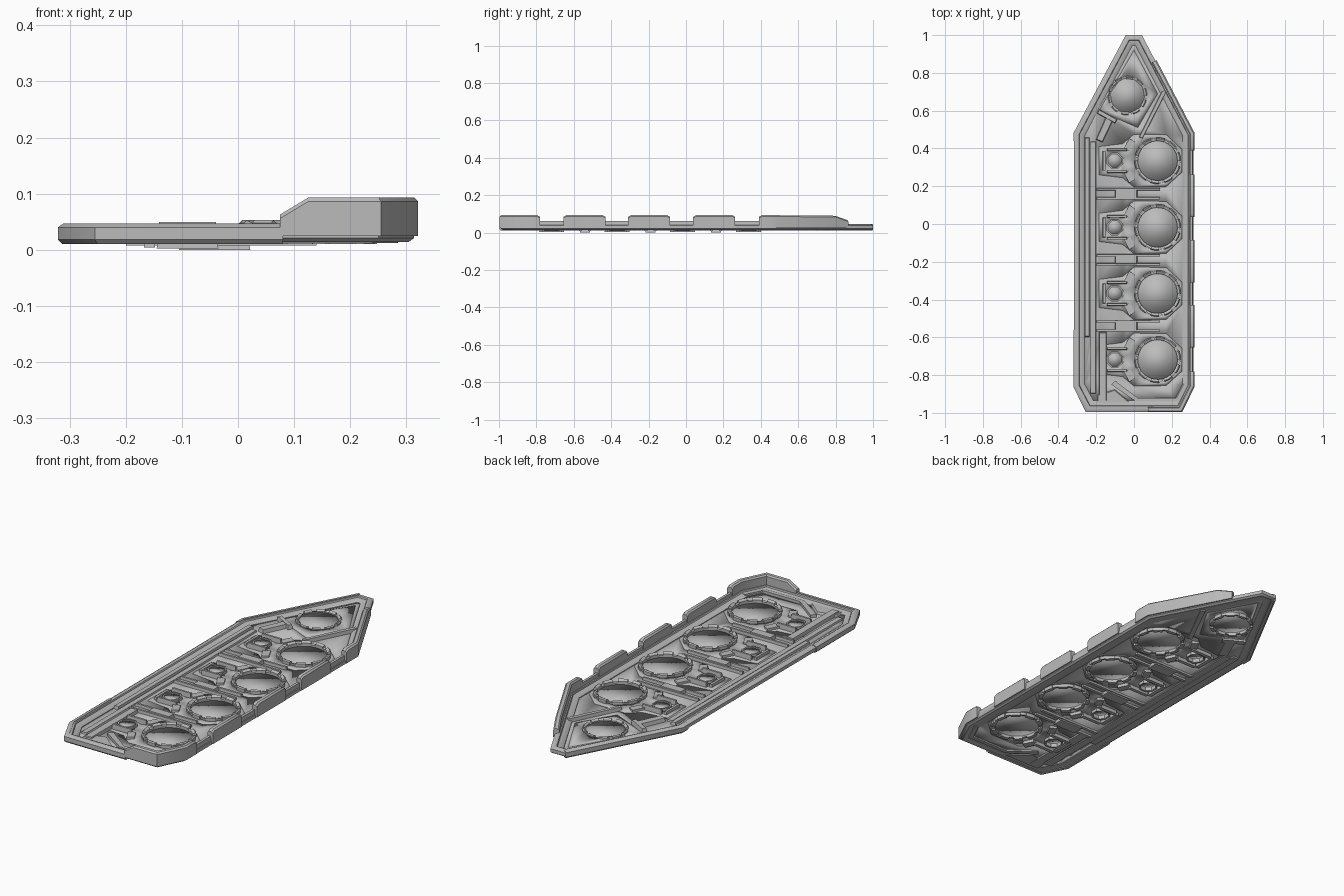
import bpy, bmesh, math
from mathutils import Vector

if "Cube" in bpy.data.objects:
    bpy.data.objects.remove(bpy.data.objects["Cube"])

steel = bpy.data.materials.new("dark_steel")
steel.diffuse_color = (0.50, 0.50, 0.50, 1)
steel.use_nodes = True
steel.node_tree.nodes["Principled BSDF"].inputs["Base Color"].default_value = steel.diffuse_color


def finish(name, bm, angle=30):
    bmesh.ops.recalc_face_normals(bm, faces=bm.faces)
    me = bpy.data.meshes.new(name)
    bm.to_mesh(me)
    bm.free()
    me.materials.append(steel)
    ob = bpy.data.objects.new(name, me)
    bpy.context.collection.objects.link(ob)
    bpy.ops.object.select_all(action='DESELECT')
    ob.select_set(True)
    bpy.context.view_layer.objects.active = ob
    bpy.ops.object.shade_smooth_by_angle(angle=math.radians(angle))
    return ob


def inward(path, i, closed):
    """Mitred inward direction of a counter-clockwise path."""
    n = len(path)
    p = Vector(path[i][:2])
    norms = []
    for a, b in ((i - 1, i), (i, i + 1)):
        if closed or (a >= 0 and b < n):
            d = (Vector(path[b % n][:2]) - Vector(path[a % n][:2])).normalized()
            norms.append(Vector((-d.y, d.x)))
    n1, n2 = norms[0], norms[-1]
    return p, (n1 + n2) / (1 + n1.dot(n2))


def offset(path, dist):
    pairs = [inward(path, i, True) for i in range(len(path))]
    return [tuple(p + m * dist) for p, m in pairs]


def sweep(name, path, profile, closed=True, angle=40):
    """Profile is (inset, z); a third path value moves heights above z 0.04."""
    bm = bmesh.new()
    rings = []
    for i, pt in enumerate(path):
        p, m = inward(path, i, closed)
        ring = []
        for inset, z in profile:
            q = p + m * inset
            if len(pt) > 2 and z > 0.04:
                z = pt[2] - (0.093 - z)
            ring.append(bm.verts.new((q.x, q.y, z)))
        rings.append(ring)
    k = len(profile)
    for i in range(len(rings) if closed else len(rings) - 1):
        a, b = rings[i], rings[(i + 1) % len(rings)]
        for j in range(k):
            bm.faces.new((a[j], b[j], b[(j + 1) % k], a[(j + 1) % k]))
    if not closed:
        bm.faces.new(rings[0])
        bm.faces.new(rings[-1])
    return finish(name, bm, angle)


def slab(name, pts, z0, z1, inset=0.0):
    """Solid plate whose top outline can be drawn inward."""
    if sum(a[0] * b[1] - b[0] * a[1] for a, b in zip(pts, pts[1:] + pts[:1])) < 0:
        pts = pts[::-1]
    bm = bmesh.new()
    low = [bm.verts.new((x, y, z0)) for x, y in pts]
    high = [bm.verts.new((x, y, z1)) for x, y in offset(pts, inset)]
    bm.faces.new(low)
    bm.faces.new(high)
    for i in range(len(pts)):
        j = (i + 1) % len(pts)
        bm.faces.new((low[i], low[j], high[j], high[i]))
    return finish(name, bm)


def box(name, x0, x1, y0, y1, z0, z1, inset=0.006):
    return slab(name, [(x0, y0), (x1, y0), (x1, y1), (x0, y1)], z0, z1, inset)


def sheet(name, loops, thick=0.005):
    """Thin soft-shaded plate between an outer loop and holes; loops are (points, z)."""
    bm = bmesh.new()
    edges = []
    for pts, z in loops:
        vs = [bm.verts.new((x, y, z)) for x, y in pts]
        edges += [bm.edges.new((vs[i - 1], vs[i])) for i in range(len(vs))]
    bmesh.ops.triangle_fill(bm, edges=edges, use_beauty=True, normal=(0, 0, 1))
    top = bm.faces[:]
    copy = bmesh.ops.duplicate(bm, geom=top)
    pair = copy["vert_map"]
    rim = [e for f in top for e in f.edges if e.is_boundary]
    for e in rim:
        a, b = e.verts
        bm.faces.new((a, b, pair[b], pair[a]))
    for f in copy["geom"]:
        if isinstance(f, bmesh.types.BMVert):
            f.co.z -= thick
    return finish(name, bm, 180)


def circle(cx, cy, r, n, a0=0.0):
    return [(cx + r * math.cos(a0 + i * math.tau / n),
             cy + r * math.sin(a0 + i * math.tau / n)) for i in range(n)]


def socket(name, cx, cy, r, z0, z1):
    """Round window with a collar and separate clamp teeth."""
    sheet(name + "_window", [(circle(cx, cy, r * 0.88, 20), 0.030)])
    sweep(name + "_collar", circle(cx, cy, r * 0.96, 20),
          [(0, z0 + 0.006), (0, z1 - 0.012), (r * 0.1, z1 - 0.014), (r * 0.1, z0 + 0.008)])
    for k in range(10):
        a = k * math.tau / 10
        arc = [(cx + r * math.cos(a + t), cy + r * math.sin(a + t)) for t in (0, 0.19, 0.38)]
        w = r * 0.15
        sweep(f"{name}_tooth_{k}", arc,
              [(0, z0), (0, z1 - 0.005), (w * 0.3, z1), (w, z1 - 0.007), (w, z0)], closed=False)


outline = [(-0.25, -0.99), (0.25, -0.99), (0.314, -0.86), (0.314, 0.48),
           (0.042, 1.0), (-0.042, 1.0), (-0.318, 0.48), (-0.318, -0.86)]
bays = (0.335, -0.018, -0.368, -0.718)


def bay_outline(y):
    half = [(-0.185, 0.075), (-0.06, 0.09), (0.00, 0.14), (0.17, 0.138), (0.255, 0.06)]
    return [(x, y - d) for x, d in half] + [(x, y + d) for x, d in half[::-1]]


nose_outline = [(-0.185, 0.60), (0.02, 0.51), (0.125, 0.69), (0.00, 0.92)]

# outer rim and inner lip
sweep("outer_rim", outline, [(0, 0.021), (0, 0.038), (0.012, 0.045), (0.026, 0.044),
                             (0.030, 0.036), (0.030, 0.018), (0.010, 0.014)])
sweep("inner_lip", outline, [(0.028, 0.018), (0.028, 0.038), (0.040, 0.037),
                             (0.056, 0.028), (0.056, 0.016)])

# thin floor skin with openings for the bays
sheet("floor_skin", [(offset(outline, 0.05), 0.024), (nose_outline, 0.024)]
      + [(bay_outline(y), 0.024) for y in bays])

# heavier left corner guards
guard = [(0, 0.018), (0, 0.040), (0.010, 0.047), (0.022, 0.047), (0.022, 0.012), (0.008, 0.010)]
sweep("left_tail_guard", [(-0.321, -0.56), (-0.321, -0.862), (-0.255, -0.996), (0.08, -0.996)],
      guard, closed=False)
sweep("left_nose_guard", [(-0.044, 1.0), (-0.321, 0.48), (-0.321, 0.44)], guard, closed=False)

# raised wall segments along the right edge
wall = [(0, 0.025), (0, 0.086), (0.007, 0.093), (0.022, 0.093), (0.028, 0.086), (0.028, 0.025)]
sweep("tail_wall", [(0.075, -0.996, 0.063), (0.125, -0.996, 0.093), (0.255, -0.996, 0.093),
                    (0.321, -0.862, 0.093), (0.321, -0.795, 0.093), (0.321, -0.78, 0.084)],
      wall, closed=False)
for k, y in enumerate((-0.655, -0.31, 0.038)):
    sweep(f"side_wall_{k}", [(0.321, y, 0.084), (0.321, y + 0.015, 0.093),
                             (0.321, y + 0.21, 0.093), (0.321, y + 0.225, 0.084)],
          wall, closed=False)
sweep("nose_wall", [(0.321, 0.39, 0.084), (0.321, 0.405, 0.093), (0.321, 0.482, 0.093),
                    (0.155, 0.80, 0.090), (0.119, 0.868, 0.066)], wall, closed=False)
box("right_rail", 0.292, 0.313, -0.86, 0.48, 0.02, 0.061, 0.004)

# left side channel
box("left_channel_outer", -0.265, -0.232, -0.60, 0.46, 0.010, 0.038)
box("left_channel_inner", -0.235, -0.198, -0.90, 0.44, 0.012, 0.032)
box("left_tail_strip", -0.188, -0.142, -0.94, -0.57, 0.010, 0.040)

# four window bays with sloped skins and small side ports
for k, y in enumerate(bays):
    port = circle(-0.102, y, 0.046, 8, math.pi / 8)
    sheet(f"bay_skin_{k}", [(bay_outline(y), 0.024), (circle(0.125, y, 0.119, 20), 0.034),
                            (port, 0.028)])
    socket(f"bay_{k}", 0.125, y, 0.123, 0.010, 0.053)
    sheet(f"small_port_{k}", [(offset(port, 0.006), 0.034)])
    sweep(f"small_port_ring_{k}", port, [(0, 0.008), (0, 0.040), (0.007, 0.040), (0.007, 0.010)])
    box(f"port_side_{k}", -0.168, -0.148, y - 0.055, y + 0.055, 0.004, 0.040, 0.004)
    for s in (-1, 1):
        box(f"port_clamp_{k}_{s}", -0.145, -0.035, y + s * 0.058 - 0.009, y + s * 0.058 + 0.009,
            0.002, 0.050, 0.004)
        slab(f"bay_brace_{k}_{s}", [(-0.055, y + s * 0.062), (-0.02, y + s * 0.05),
                                    (0.005, y + s * 0.10), (-0.025, y + s * 0.118)], 0.010, 0.037)

# ribs between bays
for k, y in enumerate((0.16, -0.19, -0.54)):
    for s in (-1, 1):
        box(f"rib_{k}_{s}", -0.20, 0.14, y + s * 0.024 - 0.008, y + s * 0.024 + 0.008, 0.008, 0.038, 0.003)
    box(f"rib_block_{k}", -0.105, 0.022, y - 0.028, y + 0.028, 0.000, 0.043, 0.008)

# nose compartment with its window, divider and strut
sheet("nose_skin", [(nose_outline, 0.024), (circle(-0.035, 0.68, 0.10, 20), 0.033)])
socket("nose", -0.035, 0.68, 0.104, 0.010, 0.043)
slab("nose_divider", [(0.025, 0.46), (0.045, 0.45), (0.170, 0.695), (0.150, 0.71)], 0.012, 0.042, 0.003)
slab("nose_strut", [(-0.205, 0.445), (-0.165, 0.43), (-0.110, 0.545), (-0.150, 0.57)], 0.010, 0.043, 0.006)
slab("nose_strut_head", [(-0.20, 0.585), (-0.10, 0.53), (-0.085, 0.555), (-0.185, 0.61)], 0.010, 0.045, 0.005)

# tail brace
slab("tail_brace", [(-0.12, -0.85), (0.01, -0.94), (0.24, -0.94), (0.285, -0.84),
                    (0.265, -0.84), (0.225, -0.92), (0.02, -0.92), (-0.10, -0.83)], 0.012, 0.038)
slab("tail_wedge", [(-0.20, -0.955), (0.0, -0.955), (-0.10, -0.87), (-0.20, -0.90)], 0.012, 0.034, 0.01)
